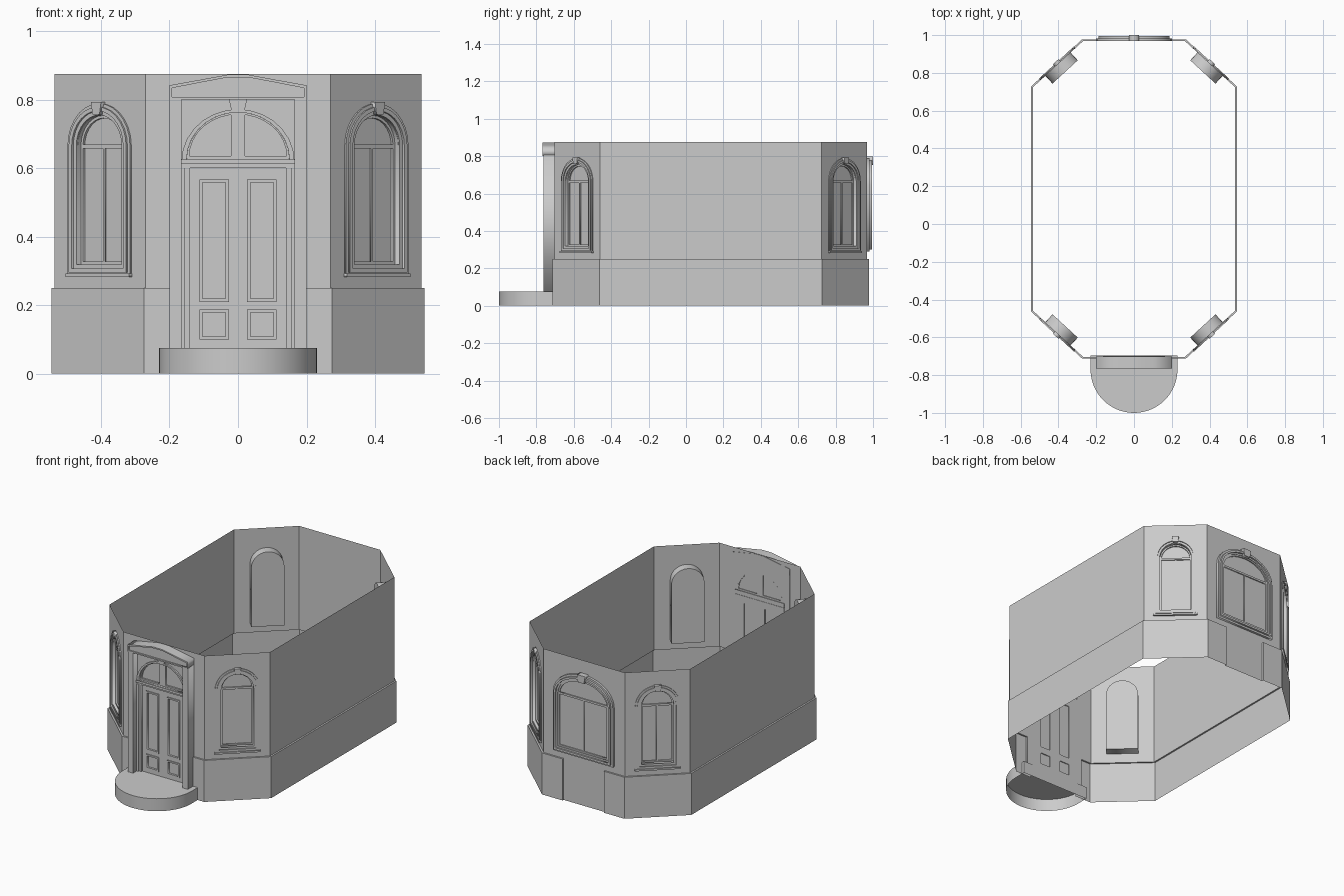
import bpy, bmesh, math
from mathutils import Matrix, Vector

if "Cube" in bpy.data.objects:
    bpy.data.objects.remove(bpy.data.objects["Cube"])


def panel(name, loops, d0, d1, frame):
    """Filled flat outline (later loops are holes) from depth d0 to d1 along the facet normal."""
    cu = bpy.data.curves.new(name, 'CURVE')
    cu.dimensions = '2D'
    cu.fill_mode = 'BOTH'
    cu.extrude = abs(d1 - d0) / 2
    for loop in loops:
        sp = cu.splines.new('POLY')
        sp.points.add(len(loop) - 1)
        for p, (x, y) in zip(sp.points, loop):
            p.co = (x, y, 0, 1)
        sp.use_cyclic_u = True
    ob = bpy.data.objects.new(name, cu)
    ob.matrix_world = frame @ Matrix.Translation((0, 0, (d0 + d1) / 2))
    bpy.context.collection.objects.link(ob)
    return ob


def rect(x0, z0, x1, z1):
    return [(x0, z0), (x1, z0), (x1, z1), (x0, z1)]


def arch(hw, z0, spring, rise, n=14):
    arc = [(hw * math.cos(math.pi * i / n), spring + rise * math.sin(math.pi * i / n))
           for i in range(n + 1)]
    return [(-hw, z0), (hw, z0)] + arc


def facet(a, b):
    """Local frame of a wall: x along the wall, y up, z outward."""
    a, b = Vector((*a, 0)), Vector((*b, 0))
    t = (b - a).normalized()
    up = Vector((0, 0, 1))
    m = Matrix((t, up, t.cross(up))).transposed().to_4x4()
    m.translation = (a + b) / 2
    return m, (b - a).length / 2


def mesh_object(name, bm):
    bmesh.ops.recalc_face_normals(bm, faces=bm.faces)
    me = bpy.data.meshes.new(name)
    bm.to_mesh(me)
    bm.free()
    ob = bpy.data.objects.new(name, me)
    bpy.context.collection.objects.link(ob)
    return ob


def window(name, m, hw, z0, spring, rise, steps, glass, sash):
    """Stepped architrave, sash bars and glass; steps = (inset start, inset end, depth)."""
    def a(i):
        return arch(hw - i, z0 + i, spring, rise - i)
    for i0, i1, d in steps:
        panel(name + "_architrave", [a(i0), a(i1)], 0, d, m)
    e = steps[-1][1]
    s = e + 0.009
    panel(name + "_sash", [a(e), a(s)], glass, glass + sash, m)
    panel(name + "_glass", [a(e)], glass, glass, m)
    panel(name + "_transom", [rect(-hw + s, spring - 0.008, hw - s, spring + 0.004)],
          glass, glass + sash, m)
    panel(name + "_mullion", [rect(-0.004, z0 + s, 0.004, spring - 0.008)],
          glass, glass + sash * 0.7, m)


# Octagonal upper walls
TOP, BASE = 0.875, 0.25
plan = [(-.27, -.703), (.27, -.703), (.535, -.459), (.535, .724),
        (.27, .968), (-.27, .968), (-.535, .724), (-.535, -.459)]
DOOR, GAP = 0.165, 0.137
frames = []
for i in range(8):
    m, w = facet(plan[i], plan[(i + 1) % 8])
    frames.append(m)
    loops = [rect(-w, BASE, w, TOP)]
    if i == 0:      # door opening
        loops = [[(-w, BASE), (-DOOR, BASE), (-DOOR, .8), (DOOR, .8), (DOOR, BASE), (w, BASE),
                  (w, TOP), (-w, TOP)]]
    elif i == 4:    # rear wall runs down to the ground in the middle
        loops = [[(-w, BASE), (-GAP, BASE), (-GAP, 0), (GAP, 0), (GAP, BASE), (w, BASE),
                  (w, TOP), (-w, TOP)]]
    elif i % 2:     # angled walls hold a window
        loops.append(arch(.09, .308, .665, .09))
    panel("upper_wall", loops, 0, 0, m)

# Plinth with ledge, in two mirrored halves
outer = [(DOOR, -.713), (.274, -.713), (.545, -.463), (.545, .728), (.274, .978), (GAP, .978)]
inner = [(DOOR, -.703), (.27, -.703), (.535, -.459), (.535, .724), (.27, .968), (GAP, .968)]
for s in (1, -1):
    bm = bmesh.new()
    cols = [[bm.verts.new(c) for c in ((s * o[0], o[1], 0), (s * o[0], o[1], BASE),
                                       (s * n[0], n[1], BASE))] for o, n in zip(outer, inner)]
    for a, b in zip(cols, cols[1:]):
        for k in (0, 1):
            bm.faces.new((a[k], b[k], b[k + 1], a[k + 1]))
    end = bm.verts.new((s * GAP, .968, 0))
    bm.faces.new((*cols[-1], end))
    mesh_object("plinth", bm)

# Arched windows on the angled walls, with boxes projecting inside
for i in (1, 3, 5, 7):
    m = frames[i]
    window("side_window", m, .124, .285, .665, .124,
           [(0, .010, .006), (.010, .022, .012), (.022, .034, .005)], -.022, .008)
    panel("side_window_reveal", [arch(.091, .308, .665, .091), arch(.089, .310, .665, .089)],
          -.056, 0, m)
    panel("side_window_back", [arch(.091, .308, .665, .091)], -.056, -.056, m)
    panel("side_window_keystone", [[(-.014, .757), (.014, .757), (.020, .793), (-.020, .793)]],
          0, .018, m)
    panel("side_window_sill", [rect(-.126, .282, .126, .292)], 0, .012, m)

# Wide rear window, applied on the outside of the wall
m = frames[4]
window("rear_window", m, .2, .29, .645, .145,
       [(0, .012, .014), (.012, .024, .026), (.024, .034, .016)], .005, .007)
panel("rear_window_keystone", [[(-.020, .752), (.020, .752), (.027, .797), (-.027, .797)]],
      0, .032, m)

# Porch piers and pediment
m = frames[0]
for s in (1, -1):
    x = sorted((s * .165, s * .2))
    panel("porch_pier", [rect(x[0], .07, x[1], .805)], -.002, .060, m)


def gable(i):
    return [(-.2 + i, .80 + i), (.2 - i, .80 + i), (.2 - i, .842 - i), (.105, .859 - i),
            (.03, .873 - i), (-.03, .873 - i), (-.105, .859 - i), (-.2 + i, .842 - i)]


panel("pediment_frame", [gable(0), gable(.008)], -.002, .063, m)
panel("pediment_panel", [gable(.008)], -.002, .055, m)

# Fanlight over the door
fan = arch(.15, .625, .625, .138)[2:]
panel("tympanum", [rect(-DOOR, .62, DOOR, .80), arch(.15, .625, .626, .138)], 0, .017, m)
panel("fanlight_arch", [arch(.165, .62, .62, .152)[2:], arch(.150, .626, .626, .137)[2:]],
      0, .027, m)


def quarter(s):
    pts = [(.142 * math.cos(t * math.pi / 16), .635 + .122 * math.sin(t * math.pi / 16))
           for t in range(9)]
    pts = [p for p in pts if p[0] > .022]
    pts += [(.020, pts[-1][1] + .001), (.020, .635)]
    return [(s * x, z) for x, z in pts]


panel("fanlight_frame", [fan, quarter(1), quarter(-1)], 0, .014, m)
panel("fanlight_glass", [fan], .004, .004, m)
panel("fanlight_keystone", [[(-.018, .762), (.018, .762), (.026, .80), (-.026, .80)]], 0, .030, m)

# Door casing, transom and panelled leaf
for z0, z1, d in ((.600, .612, .022), (.612, .625, .032)):
    panel("door_transom", [rect(-DOOR, z0, DOOR, z1)], -.004, d, m)
for x0, x1, d in ((.154, .165, .026), (.140, .154, .018)):
    for s in (1, -1):
        a, b = sorted((s * x0, s * x1))
        panel("door_casing", [rect(a, .07, b, .60)], -.006, d, m)
holes = [rect(*sorted((s * .027, s * .112))[:1], z0, sorted((s * .027, s * .112))[1], z1)
         for s in (1, -1) for z0, z1 in ((.21, .567), (.10, .187))]
panel("door_leaf", [rect(-.14, .07, .14, .60)] + holes, -.006, .008, m)
for h in holes:
    (x0, z0), (x1, z1) = h[0], h[2]
    panel("door_panel_moulding",
          [h, rect(x0 + .009, z0 + .009, x1 - .009, z1 - .009)], -.006, .014, m)
    panel("door_panel", [h], 0, .002, m)

# Rounded entrance step, open underneath
bm = bmesh.new()
n = 32
pts = [(.23, -.695)] + [(.23 * math.cos(math.pi * i / n), -.77 - .23 * math.sin(math.pi * i / n))
                        for i in range(n + 1)] + [(-.23, -.695)]
low = [bm.verts.new((x, y, 0)) for x, y in pts]
high = [bm.verts.new((x, y, .075)) for x, y in pts]
bm.faces.new(high)
for i in range(len(pts)):
    j = (i + 1) % len(pts)
    bm.faces.new((low[i], low[j], high[j], high[i]))
step = mesh_object("entrance_step", bm)

# Turn the filled outlines into meshes
bpy.ops.object.select_all(action='DESELECT')
for ob in bpy.context.scene.objects:
    if ob.type == 'CURVE':
        ob.select_set(True)
        bpy.context.view_layer.objects.active = ob
bpy.ops.object.convert(target='MESH')
bpy.ops.object.select_all(action='DESELECT')
step.select_set(True)
bpy.context.view_layer.objects.active = step
bpy.ops.object.shade_smooth_by_angle(angle=math.radians(30))
